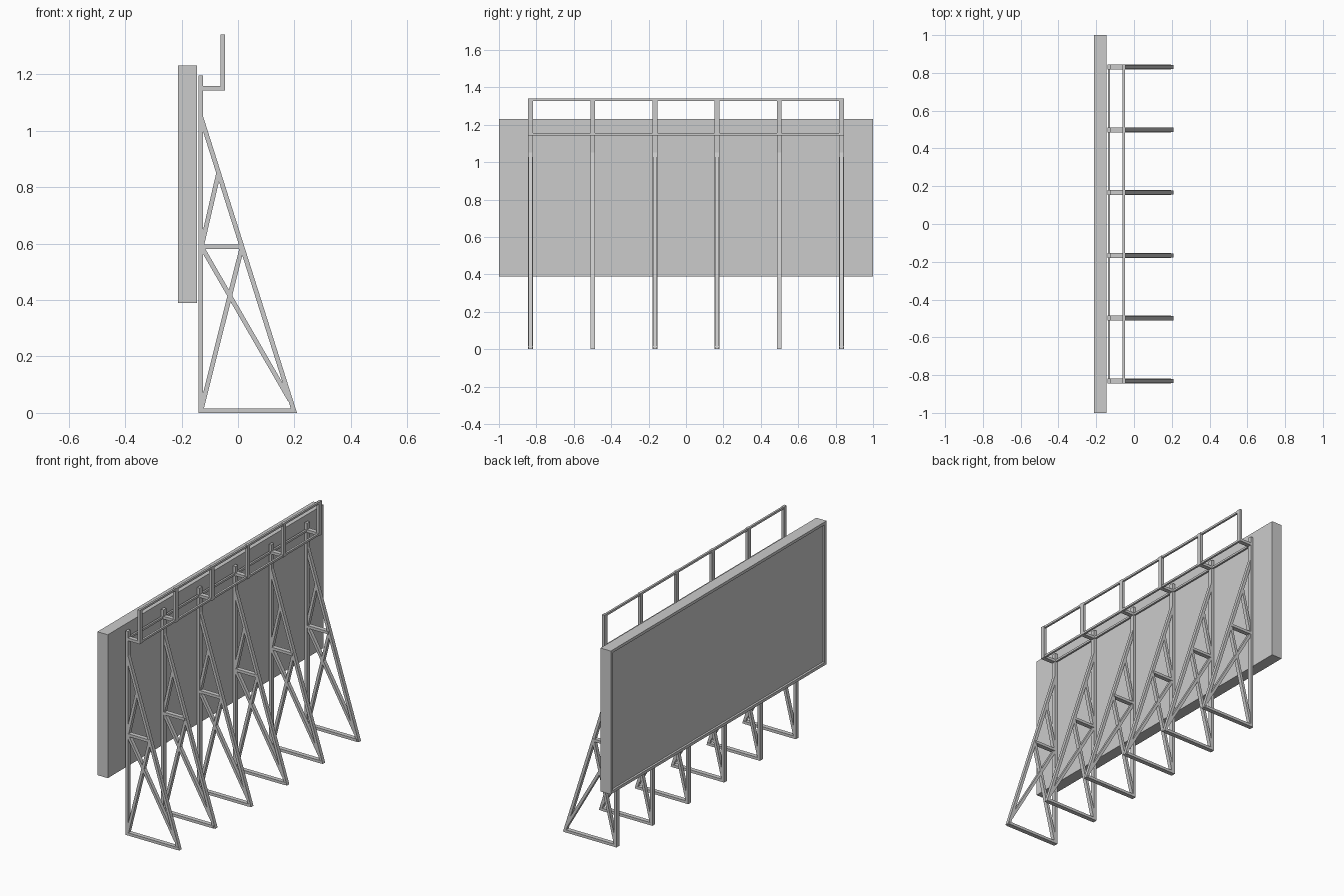
import bpy, bmesh
from mathutils import Vector

if "Cube" in bpy.data.objects:
    bpy.data.objects.remove(bpy.data.objects["Cube"])

FRAMES = [-0.831 + i * 0.3324 for i in range(6)]
POST_W, BRACE_W = 0.026, 0.022


def finish(bm, name):
    bmesh.ops.recalc_face_normals(bm, faces=bm.faces)
    me = bpy.data.meshes.new(name)
    bm.to_mesh(me)
    bm.free()
    ob = bpy.data.objects.new(name, me)
    bpy.context.collection.objects.link(ob)
    return ob


def slab(name, profile, y, width):
    """Extrude an xz profile along y, centred on y."""
    bm = bmesh.new()
    f = bm.faces.new([bm.verts.new((x, y - width / 2, z)) for x, z in profile])
    ext = bmesh.ops.extrude_face_region(bm, geom=[f])["geom"]
    verts = [g for g in ext if isinstance(g, bmesh.types.BMVert)]
    bmesh.ops.translate(bm, verts=verts, vec=(0, width, 0))
    return finish(bm, name)


def box(name, x0, x1, z0, z1, y, width):
    return slab(name, [(x0, z0), (x1, z0), (x1, z1), (x0, z1)], y, width)


def strut(name, a, b, y, width=BRACE_W, t=0.016):
    """Straight bar between two xz points."""
    a, b = Vector(a), Vector(b)
    d = (b - a).normalized()
    n = Vector((-d.y, d.x)) * t / 2
    return slab(name, [a - n, b - n, b + n, a + n], y, width)


# Billboard panel with a recessed display face on the -x side
panel = box("display_panel", -0.212, -0.145, 0.39, 1.231, 0, 2.0)
bm = bmesh.new()
bm.from_mesh(panel.data)
bm.faces.ensure_lookup_table()
face = min(bm.faces, key=lambda f: f.calc_center_median().x)
bmesh.ops.inset_region(bm, faces=[face], thickness=0.024)
bmesh.ops.inset_region(bm, faces=[face], thickness=0.0005, depth=-0.012)
bm.to_mesh(panel.data)
bm.free()

# Six triangular support frames
for i, y in enumerate(FRAMES, 1):
    box(f"post_{i}", -0.140, -0.124, 0, 1.196, y, POST_W)
    box(f"base_bar_{i}", -0.124, 0.197, 0, 0.016, y, POST_W)
    slab(f"slanted_leg_{i}",
         [(-0.124, 1.052), (-0.124, 0.998), (0.192, 0), (0.209, 0)], y, BRACE_W)
    box(f"cross_bar_{i}", -0.124, 0.012, 0.581, 0.597, y, POST_W)
    strut(f"upper_brace_{i}", (-0.128, 0.595), (-0.069, 0.85), y)
    strut(f"rising_brace_{i}", (-0.130, 0.012), (0.013, 0.583), y)
    strut(f"falling_brace_{i}", (-0.130, 0.590), (0.184, 0.045), y)
    # walkway bracket and railing upright
    box(f"walkway_bracket_{i}", -0.124, -0.062, 1.142, 1.158, y, POST_W)
    box(f"railing_upright_{i}", -0.062, -0.046, 1.142, 1.341, y, POST_W)

# Long bars joining the frames
SPAN = FRAMES[-1] * 2
box("walkway_inner_bar", -0.138, -0.127, 1.144, 1.156, 0, SPAN)
box("walkway_outer_bar", -0.060, -0.048, 1.144, 1.156, 0, SPAN)
box("top_handrail", -0.060, -0.048, 1.328, 1.340, 0, SPAN)
